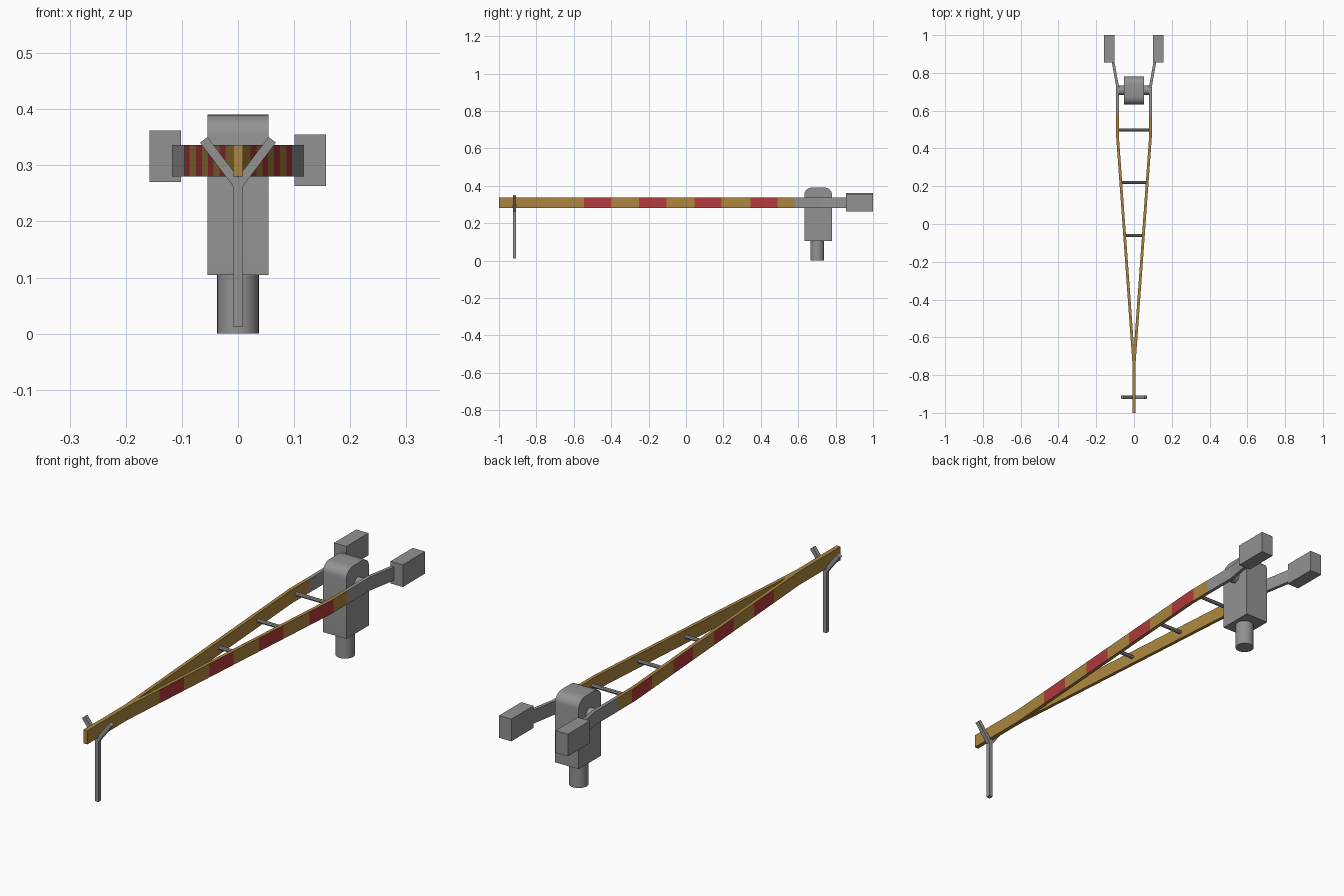
import bpy, bmesh, math
from mathutils import Vector, Matrix

cube = bpy.data.objects.get("Cube")
if cube:
    bpy.data.objects.remove(cube, do_unlink=True)


def material(name, rgb):
    m = bpy.data.materials.new(name)
    m.use_nodes = True
    m.diffuse_color = (*rgb, 1)
    m.node_tree.nodes["Principled BSDF"].inputs["Base Color"].default_value = (*rgb, 1)
    return m


GREY = material("metal grey", (0.29, 0.29, 0.29))
YELLOW = material("barrier yellow", (0.41, 0.235, 0.05))
RED = material("stripe red", (0.45, 0.042, 0.047))


def finish(name, bm, *mats):
    bmesh.ops.recalc_face_normals(bm, faces=bm.faces)
    me = bpy.data.meshes.new(name)
    bm.to_mesh(me)
    bm.free()
    ob = bpy.data.objects.new(name, me)
    bpy.context.collection.objects.link(ob)
    for m in mats:
        me.materials.append(m)
    return ob


def box(name, lo, hi, mat):
    lo, hi = Vector(lo), Vector(hi)
    bm = bmesh.new()
    bmesh.ops.create_cube(bm, size=1, matrix=Matrix.Translation((lo + hi) / 2)
                          @ Matrix.Diagonal((*(hi - lo), 1)))
    return finish(name, bm, mat)


def rod(name, a, b, radius, sides, mat):
    a, b = Vector(a), Vector(b)
    bm = bmesh.new()
    rot = (b - a).to_track_quat('Z', 'Y').to_matrix().to_4x4()
    bmesh.ops.create_cone(bm, cap_ends=True, segments=sides, radius1=radius, radius2=radius,
                          depth=(b - a).length, matrix=Matrix.Translation((a + b) / 2) @ rot)
    ob = finish(name, bm, mat)
    smooth(ob)
    return ob


def smooth(ob):
    bpy.ops.object.select_all(action='DESELECT')
    ob.select_set(True)
    bpy.context.view_layer.objects.active = ob
    bpy.ops.object.shade_smooth_by_angle(angle=math.radians(40))


def prism(name, outline, axis, depth, mat):
    """Extrude a closed outline of 3D points along a vector."""
    bm = bmesh.new()
    face = bm.faces.new([bm.verts.new(p) for p in outline])
    ext = bmesh.ops.extrude_face_region(bm, geom=[face])
    bmesh.ops.translate(bm, vec=Vector(axis) * depth,
                        verts=[v for v in ext["geom"] if isinstance(v, bmesh.types.BMVert)])
    return finish(name, bm, mat)


# Boom: two bars that join at the tip, run parallel by the pivot and flare at the back
PATH = [(-1.0, 0.009), (-0.73, 0.009), (0.47, 0.095), (0.73, 0.095), (0.86, 0.118)]
STRIPES = [(-0.545, -0.40), (-0.25, -0.105), (0.045, 0.19), (0.345, 0.49)]
GREY_FROM, THICK, Z0, Z1 = 0.58, 0.0145, 0.28, 0.336


def outer_x(y):
    for (y0, x0), (y1, x1) in zip(PATH, PATH[1:]):
        if y <= y1:
            return x0 + (x1 - x0) * (y - y0) / (y1 - y0)
    return PATH[-1][1]


stations = sorted([p[0] for p in PATH] + [y for s in STRIPES for y in s] + [GREY_FROM, -0.653])
bm = bmesh.new()
rings = []
for y in stations:
    xo = outer_x(y)
    xi = max(0.0, xo - THICK)
    if xi < 0.0005:
        xi = 0.0
    rings.append([bm.verts.new(p) for p in ((xo, y, Z0), (xo, y, Z1), (xi, y, Z1), (xi, y, Z0))])
bm.faces.new(rings[0])
bm.faces.new(rings[-1])
for r0, r1 in zip(rings, rings[1:]):
    for i in range(4):
        j = (i + 1) % 4
        bm.faces.new((r0[i], r0[j], r1[j], r1[i]))
bmesh.ops.recalc_face_normals(bm, faces=bm.faces)
for f in bm.faces:
    y = f.calc_center_median().y
    if y > GREY_FROM:
        f.material_index = 2
    elif f.normal.x > 0.7 and any(a < y < b for a, b in STRIPES):
        f.material_index = 1
# Open the centre seam so the two halves weld
seam = [f for f in bm.faces if all(abs(v.co.x) < 1e-6 for v in f.verts)]
bmesh.ops.delete(bm, geom=seam, context='FACES')
boom = finish("boom_bars", bm, YELLOW, RED, GREY)
boom.modifiers.new("Mirror", 'MIRROR').use_axis = (True, False, False)

# Cross rungs between the bars
for n, y in enumerate((0.497, 0.22, -0.06), 1):
    x = outer_x(y) - 0.007
    rod(f"rung_{n}", (-x, y, 0.308), (x, y, 0.308), 0.008, 8, GREY)

# Counterweights, one slightly higher than the other
box("counterweight_left", (0.101, 0.855, 0.263), (0.157, 1.0, 0.355), GREY)
box("counterweight_right", (-0.158, 0.855, 0.27), (-0.102, 1.0, 0.362), GREY)

# Pivot housing with a rounded top
Y0, Y1, TOP, RY, RZ = 0.633, 0.78, 0.391, 0.045, 0.036
outline = [(Y0, 0.105), (Y1, 0.105)]
for k in range(13):
    a = math.pi * k / 12
    # Two quarter arcs joined by the flat top
    if k <= 6:
        outline.append((Y1 - RY + RY * math.cos(a), TOP - RZ + RZ * math.sin(a)))
    if k >= 6:
        outline.append((Y0 + RY + RY * math.cos(a), TOP - RZ + RZ * math.sin(a)))
housing = prism("pivot_housing", [(-0.054, y, z) for y, z in outline], (1, 0, 0), 0.108, GREY)
smooth(housing)

# Ground post and pivot axle
rod("ground_post", (0, 0.702, 0), (0, 0.702, 0.11), 0.037, 32, GREY)
rod("pivot_axle", (-0.085, 0.708, 0.308), (0.085, 0.708, 0.308), 0.025, 24, GREY)

# Forked rest under the tip
RY0, W = -0.926, 0.0083
box("rest_stem", (-W, RY0, 0.012), (W, RY0 + 0.018, 0.265), GREY)
for side, s in (("left", 1), ("right", -1)):
    a, b = Vector((0, RY0, 0.265)), Vector((s * 0.061, RY0, 0.3455))
    d = (b - a).normalized()
    n = Vector((-d.z, 0, d.x)) * W
    prism(f"rest_fork_{side}", [a - n, b - n, b + n, a + n], (0, 1, 0), 0.018, GREY)
